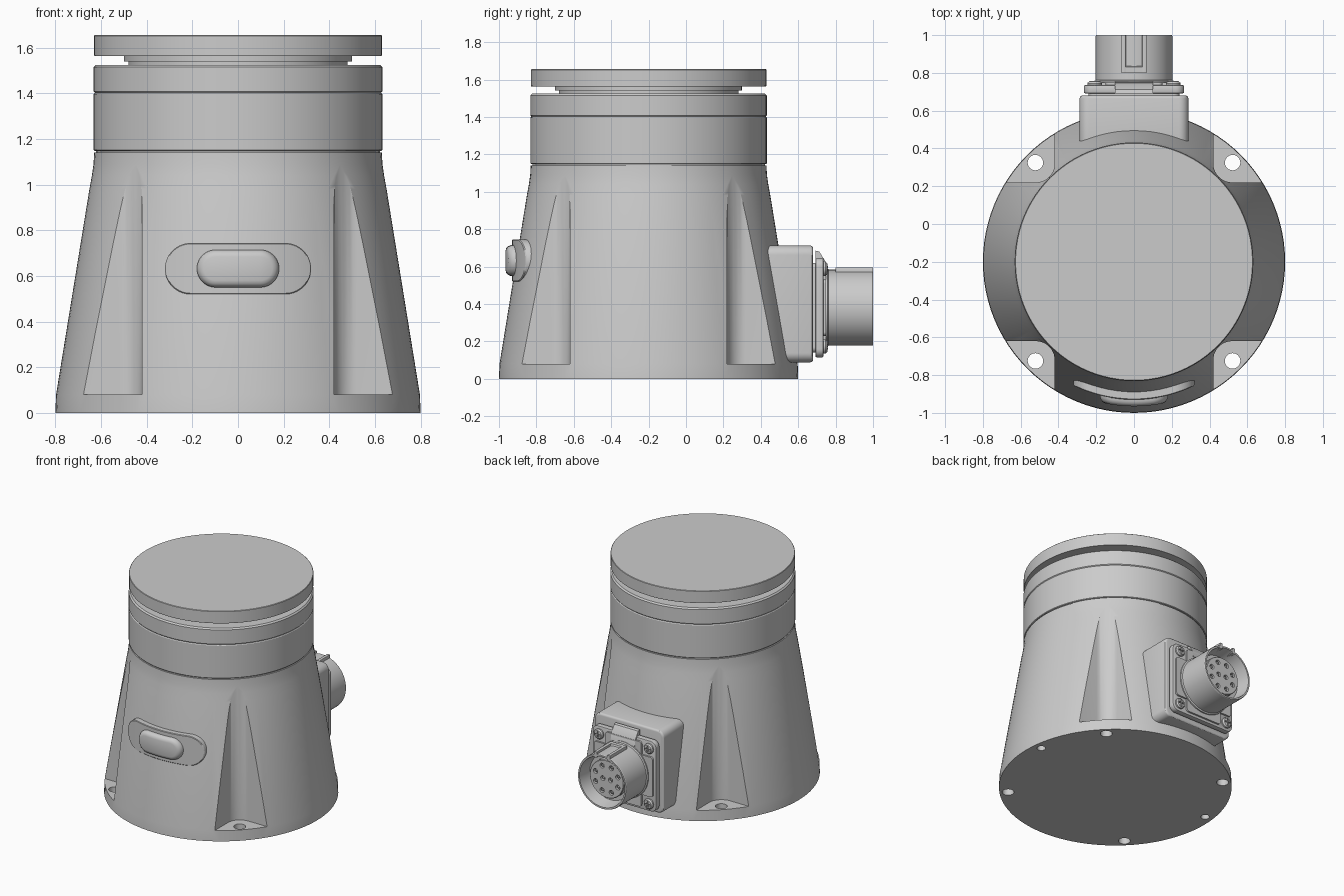
import bpy, bmesh
from math import sin, cos, pi, radians, sqrt

if "Cube" in bpy.data.objects:
    bpy.data.objects.remove(bpy.data.objects["Cube"])

AY = -0.2            # y of the main vertical axis
CZ = 0.38            # height of the connector axis


def make(name, bm):
    bmesh.ops.recalc_face_normals(bm, faces=bm.faces[:])
    me = bpy.data.meshes.new(name)
    bm.to_mesh(me)
    bm.free()
    ob = bpy.data.objects.new(name, me)
    bpy.context.collection.objects.link(ob)
    return ob


def place(axis, a, b, h):
    return {'z': (a, b, h), 'y': (a, h, b), 'x': (h, a, b)}[axis]


def loft(name, loops):
    """Skin a list of equal-length closed loops and cap both ends."""
    bm = bmesh.new()
    rings = [[bm.verts.new(p) for p in loop] for loop in loops]
    n = len(rings[0])
    for r0, r1 in zip(rings, rings[1:]):
        for i in range(n):
            j = (i + 1) % n
            bm.faces.new((r0[i], r0[j], r1[j], r1[i]))
    bm.faces.new(rings[0])
    bm.faces.new(rings[-1])
    return make(name, bm)


def lathe(name, profile, axis='z', c=(0, AY), n=96):
    """Revolve (radius, height) points about an axis through c."""
    return loft(name, [[place(axis, c[0] + r * cos(2 * pi * i / n),
                              c[1] + r * sin(2 * pi * i / n), h)
                        for i in range(n)] for r, h in profile])


def prism(name, pts, axis, lo, hi):
    return loft(name, [[place(axis, a, b, h) for a, b in pts] for h in (lo, hi)])


def rrect(cx, cy, w, h, r, n=8):
    """Rounded rectangle with half sizes w, h."""
    pts = []
    for k, (sx, sy) in enumerate(((1, 1), (-1, 1), (-1, -1), (1, -1))):
        for i in range(n + 1):
            a = pi / 2 * (k + i / n)
            pts.append((cx + sx * (w - r) + r * cos(a), cy + sy * (h - r) + r * sin(a)))
    return pts


def apply_mods(ob):
    bpy.context.view_layer.objects.active = ob
    for m in list(ob.modifiers):
        bpy.ops.object.modifier_apply(modifier=m.name)


def cut(ob, cutters):
    for c in cutters:
        m = ob.modifiers.new('cut', 'BOOLEAN')
        m.operation, m.solver, m.object = 'DIFFERENCE', 'EXACT', c
    apply_mods(ob)
    for c in cutters:
        bpy.data.objects.remove(c)


def bevel(ob, w, seg=3):
    m = ob.modifiers.new('bevel', 'BEVEL')
    m.width, m.segments, m.limit_method, m.angle_limit = w, seg, 'ANGLE', radians(40)
    apply_mods(ob)


# Tapered base
base = lathe('base_body', [(0.8, 0), (0.797, 0.08), (0.651, 0.98), (0.64, 1.04),
                           (0.633, 1.09), (0.63, 1.14), (0.62, 1.14)])

# Mounting pockets with holes at four corners, plus two locating holes
cutters = []
for sx in (1, -1):
    for sy in (1, -1):
        pts = rrect(sx * 0.82, AY + sy * 0.82, 0.4, 0.4, 0.1, 10)
        cutters.append(prism('pocket_cutter', pts, 'z', 0.08, 1.1))
        cutters.append(lathe('hole_cutter', [(0.041, -0.1), (0.041, 0.2)],
                             c=(sx * 0.522, AY + sy * 0.525), n=24))
    cutters.append(lathe('locating_cutter', [(0.03, -0.1), (0.03, 0.06)],
                         c=(sx * 0.735, AY + 0.085), n=24))
cut(base, cutters)

# Stacked rings, neck and output flange
lathe('groove_core', [(0.622, 1.12), (0.622, 1.42)])
lathe('joint_ring', [(0.628, 1.148), (0.632, 1.152), (0.632, 1.396), (0.628, 1.402)])
lathe('cover_ring', [(0.627, 1.402), (0.632, 1.408), (0.632, 1.515), (0.622, 1.525)])
lathe('neck_lower', [(0.48, 1.51), (0.48, 1.545)])
lathe('neck_upper', [(0.5, 1.54), (0.5, 1.57)])
lathe('output_flange', [(0.628, 1.563), (0.63, 1.566), (0.63, 1.652), (0.627, 1.655)])


# Curved oval pads on the front
def oval_pad(name, w, h, cz, layers, n=14):
    """Stadium wrapped on a cylinder; layers are (inset, radius)."""
    bm = bmesh.new()
    rings = []
    for d, R in layers:
        r, s = h - d, w - h
        top = [(-s - r * cos(pi / 2 * i / n), r * sin(pi / 2 * i / n)) for i in range(n + 1)]
        top += [(-s + 2 * s * i / n, r) for i in range(1, n)]
        top += [(s + r * sin(pi / 2 * i / n), r * cos(pi / 2 * i / n)) for i in range(n + 1)]
        loop = top + [(x, -z) for x, z in top[-2:0:-1]]
        rings.append([bm.verts.new((x, AY - sqrt(R * R - x * x), cz + z)) for x, z in loop])
    m = len(rings[0])
    for a, b in zip(rings, rings[1:]):
        for i in range(m):
            j = (i + 1) % m
            bm.faces.new((a[i], a[j], b[j], b[i]))
    for ring in (rings[0], rings[-1]):
        for i in range(m // 2):
            q = [ring[i], ring[i + 1], ring[m - i - 1], ring[(m - i) % m]]
            bm.faces.new(list(dict.fromkeys(q)))
    return make(name, bm)


oval_pad('front_pad', 0.32, 0.112, 0.632, [(0, 0.62), (0, 0.726), (0.004, 0.73)])
oval_pad('front_button', 0.18, 0.082, 0.632,
         [(0, 0.70), (0, 0.738), (0.006, 0.752), (0.016, 0.761), (0.03, 0.765)])

# Connector housing on the back
housing = prism('connector_housing', rrect(0, 0.4, 0.288, 0.312, 0.05), 'y', 0.3, 0.68)
bevel(housing, 0.015)

# Connector gasket, square flange, collar and latch ramp
prism('connector_gasket', rrect(0, CZ, 0.24, 0.24, 0.03), 'y', 0.67, 0.70)
plate = prism('connector_flange', rrect(0, CZ, 0.265, 0.265, 0.045), 'y', 0.692, 0.735)
bevel(plate, 0.006, 2)
prism('flange_step_tall', rrect(0, CZ, 0.15, 0.245, 0.02), 'y', 0.72, 0.748)
prism('flange_step_wide', rrect(0, CZ, 0.245, 0.15, 0.02), 'y', 0.72, 0.748)
prism('latch_ramp', [(0.692, 0.58), (0.692, 0.685), (0.712, 0.68), (0.745, 0.63), (0.755, 0.58)],
      'x', -0.1, 0.1)

# Open barrel with socket insert
lathe('connector_barrel', [(0.212, 0.73), (0.212, 0.757), (0.203, 0.762), (0.203, 0.995),
                           (0.2, 1.0), (0.188, 1.0), (0.172, 0.9), (0.05, 0.9)],
      'y', (0, CZ), 64)
insert = lathe('socket_insert', [(0.142, 0.88), (0.142, 0.94), (0.138, 0.945)], 'y', (0, CZ), 48)

# Ten sockets: recessed holes with raised rims
spots = [(0.1 * cos(pi * (k + 0.5) / 4), 0.1 * sin(pi * (k + 0.5) / 4)) for k in range(8)]
spots += [(-0.032, 0), (0.032, 0)]
cut(insert, [lathe('socket_cutter', [(0.018, 0.91), (0.018, 1.0)], 'y', (x, CZ + z), 16)
             for x, z in spots])
for x, z in spots:
    lathe('socket_pin', [(0.010, 0.905), (0.010, 0.938), (0.006, 0.942)], 'y', (x, CZ + z), 12)

# Key rails and stop on top of the barrel
for s in (1, -1):
    prism('key_rail', rrect(s * 0.055, 0.573, 0.012, 0.022, 0.004, 2), 'y', 0.80, 1.0)
prism('key_stop', [(0.80, 0.56), (0.80, 0.594), (0.83, 0.594), (0.845, 0.56)], 'x', -0.064, 0.064)

# Cross-head flange screws
for sx in (1, -1):
    for sz in (1, -1):
        x, z = sx * 0.208, CZ + sz * 0.208
        screw = lathe('flange_screw', [(0.038, 0.72), (0.038, 0.745), (0.03, 0.755), (0.015, 0.758)],
                      'y', (x, z), 24)
        cross = [(x + a, z + b) for a, b in
                 ((.024, .005), (.005, .005), (.005, .024), (-.005, .024), (-.005, .005), (-.024, .005),
                  (-.024, -.005), (-.005, -.005), (-.005, -.024), (.005, -.024), (.005, -.005), (.024, -.005))]
        cut(screw, [prism('cross_cutter', cross, 'y', 0.743, 0.8)])

# Smooth shading with crisp edges
bpy.ops.object.select_all(action='SELECT')
bpy.context.view_layer.objects.active = base
bpy.ops.object.shade_smooth_by_angle(angle=radians(30))
